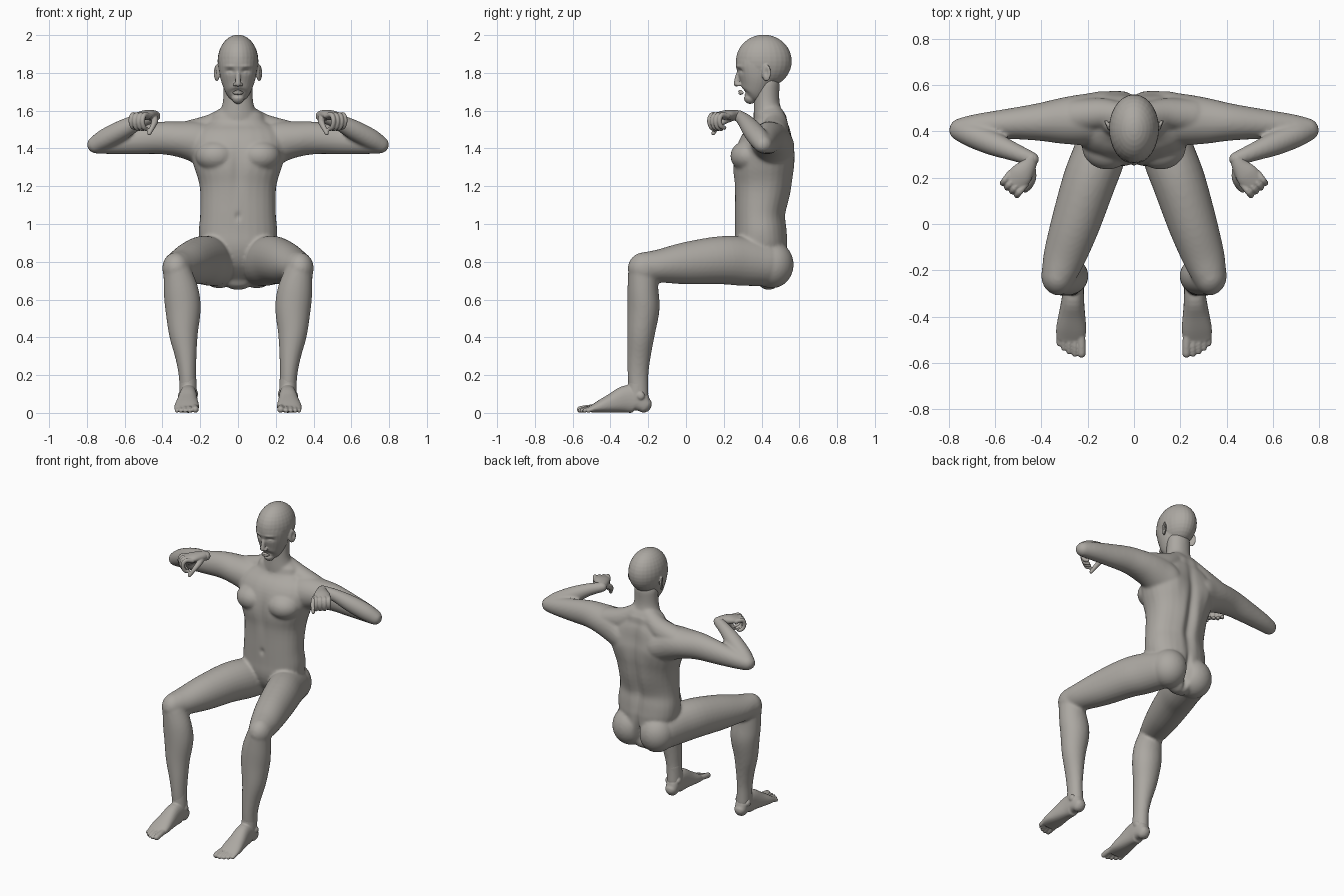
import bpy, bmesh
from math import sin, cos, pi, exp, radians
from mathutils import Vector, Matrix

default_cube = bpy.data.objects.get("Cube")
if default_cube:
    bpy.data.objects.remove(default_cube, do_unlink=True)

skin = bpy.data.materials.new("warm_grey")
skin.use_nodes = True
skin.diffuse_color = (0.41, 0.39, 0.36, 1)
skin.node_tree.nodes["Principled BSDF"].inputs["Base Color"].default_value = skin.diffuse_color

FORWARD, UP = Vector((0, 1, 0)), Vector((0, 0, 1))
SIDES = (1, -1)


def smooth_path(points, steps=4):
    """Catmull-Rom interpolation of centre and both radii."""
    points = [Vector(p if len(p) == 5 else (*p, p[3])) for p in points]
    result = []
    for i in range(len(points) - 1):
        b, c = points[i], points[i + 1]
        a = points[max(i - 1, 0)]
        d = points[min(i + 2, len(points) - 1)]
        for k in range(steps):
            u = k / steps
            result.append(b + (c - a) * (u / 2)
                          + (a * 2 - b * 5 + c * 4 - d) * (u * u / 2)
                          + (b * 3 - a - c * 3 + d) * (u ** 3 / 2))
    return result + [points[-1]]


def tube(bm, points, hint, side=1, power=1.0, segments=28):
    """Round-ended limb through (x, y, z, width, depth) sections."""
    path = smooth_path(points)
    centres = [p.xyz if len(p) < 4 else Vector(p[:3]) for p in path]
    last = len(path) - 1
    stations = []
    for i, p in enumerate(path):
        tangent = (centres[min(i + 1, last)] - centres[max(i - 1, 0)]).normalized()
        stations.append((centres[i], tangent, p[3], p[4]))

    def cap(station, direction):
        centre, tangent, wide, deep = station
        reach = min(wide, deep) * direction
        return [(centre + tangent * reach * sin(a), tangent, wide * cos(a), deep * cos(a))
                for a in (radians(25), radians(50), radians(75))]

    stations = cap(stations[0], -1)[::-1] + stations + cap(stations[-1], 1)
    rings = []
    for centre, tangent, wide, deep in stations:
        across = tangent.cross(hint).normalized()
        over = across.cross(tangent)
        ring = []
        for k in range(segments):
            c, s = cos(2 * pi * k / segments), sin(2 * pi * k / segments)
            c = abs(c) ** power * (1 if c > 0 else -1)
            s = abs(s) ** power * (1 if s > 0 else -1)
            co = centre + across * wide * c + over * deep * s
            ring.append(bm.verts.new((co.x * side, co.y, co.z)))
        rings.append(ring)
    for low, high in zip(rings, rings[1:]):
        for k in range(segments):
            n = (k + 1) % segments
            bm.faces.new((low[k], low[n], high[n], high[k]))
    bm.faces.new(rings[0][::-1])
    bm.faces.new(rings[-1])


def ball(bm, centre, radii, side=1, turn=0.0):
    x, y, z = centre
    matrix = (Matrix.Translation((x * side, y, z)) @ Matrix.Rotation(turn * side, 4, "Z")
              @ Matrix.Diagonal((*radii, 1)))
    bmesh.ops.create_uvsphere(bm, u_segments=28, v_segments=18, radius=1, matrix=matrix)


def finish(name, bm, voxel, relax, pushes=()):
    """Fuse overlapping forms into one skin, relax it, then sculpt soft pushes."""
    bmesh.ops.recalc_face_normals(bm, faces=bm.faces)
    mesh = bpy.data.meshes.new(name)
    bm.to_mesh(mesh)
    bm.free()
    obj = bpy.data.objects.new(name, mesh)
    bpy.context.collection.objects.link(obj)
    remesh = obj.modifiers.new("fuse", "REMESH")
    remesh.mode = "VOXEL"
    remesh.voxel_size = voxel
    relaxer = obj.modifiers.new("relax", "SMOOTH")
    relaxer.factor = 0.5
    relaxer.iterations = relax
    graph = bpy.context.evaluated_depsgraph_get()
    final = bpy.data.meshes.new_from_object(obj.evaluated_get(graph))
    obj.modifiers.clear()
    obj.data = final
    bpy.data.meshes.remove(mesh)
    final.name = name
    for centre, radii, offset in pushes:
        for v in final.vertices:
            fall = sum(((v.co[i] - centre[i]) / radii[i]) ** 2 for i in range(3))
            if fall < 9:
                v.co += Vector(offset) * exp(-fall)
    for v in final.vertices:
        v.co.z = max(v.co.z, 0)
    final.materials.clear()
    final.materials.append(skin)
    final.shade_smooth()


def both(centre, radii, offset):
    """The same push on the left and the right."""
    return [((centre[0] * s, *centre[1:]), radii, (offset[0] * s, *offset[1:])) for s in SIDES]


# Body: torso and neck, then mirrored shoulders, arms and legs
body = bmesh.new()
tube(body, [(0, .44, .72, .09, .07), (0, .42, .8, .17, .12), (0, .4, .88, .2, .14),
            (0, .395, .96, .208, .137), (0, .39, 1.06, .2, .132), (0, .405, 1.2, .203, .15),
            (0, .41, 1.31, .235, .163), (0, .425, 1.41, .26, .15), (0, .445, 1.49, .23, .115),
            (0, .45, 1.54, .15, .09)], FORWARD, power=0.88)
tube(body, [(0, .45, 1.5, .13, .09), (0, .435, 1.58, .1, .078), (0, .428, 1.65, .08, .068),
            (0, .43, 1.74, .077, .066)], FORWARD)
for s in SIDES:
    ball(body, (.1, .455, .785), (.115, .115, .125), s)
    ball(body, (.115, .335, 1.36), (.11, .1, .085), s)
    tube(body, [(.04, .46, 1.575, .06), (.13, .475, 1.52, .065), (.25, .465, 1.475, .075)], UP, s)
    # upper arm
    tube(body, [(.12, .45, 1.4, .11, .12), (.22, .45, 1.435, .11, .11), (.32, .445, 1.45, .098, .093),
                (.42, .44, 1.455, .08, .085), (.55, .432, 1.442, .065, .073),
                (.68, .42, 1.428, .055, .058), (.75, .41, 1.42, .047, .048)], UP, s)
    # forearm
    tube(body, [(.755, .405, 1.42, .045), (.7, .385, 1.452, .054), (.61, .348, 1.5, .052),
                (.52, .312, 1.545, .04), (.44, .28, 1.572, .031)], UP, s)
    # thigh
    tube(body, [(.115, .42, .79, .11, .12), (.15, .3, .803, .115, .13), (.195, .18, .808, .115, .127),
                (.253, 0, .792, .106, .112), (.3, -.14, .778, .092, .088),
                (.322, -.21, .775, .078, .078)], UP, s)
    ball(body, (.328, -.222, .765), (.073, .086, .085), s)
    # shin and calf
    tube(body, [(.322, -.23, .75, .074, .076), (.302, -.228, .65, .092, .082),
                (.291, -.225, .55, .094, .085), (.289, -.238, .42, .077, .073),
                (.276, -.249, .3, .057, .062), (.268, -.254, .2, .046, .055),
                (.264, -.25, .09, .045, .052)], FORWARD, s)
finish("body", body, 0.009, 6,
       [((0, .56, 1.2), (.028, .1, .3), (0, -.02, 0)),
        ((0, .58, .76), (.016, .1, .1), (0, -.045, 0)),
        ((0, .25, 1.3), (.03, .07, .12), (0, .012, 0)),
        ((0, .25, 1.04), (.014, .05, .02), (0, .01, 0))]
       + both((.13, .57, 1.4), (.06, .08, .1), (0, .014, 0))
       + both((.06, .54, 1.1), (.04, .08, .15), (0, .008, 0)))

# Head: skull, face, nose, lips and ears
head = bmesh.new()
ball(head, (0, .412, 1.862), (.108, .148, .14))
tube(head, [(0, .34, 1.67, .035, .035), (0, .355, 1.69, .06, .066), (0, .37, 1.73, .08, .086),
            (0, .38, 1.78, .095, .106), (0, .385, 1.84, .102, .122), (0, .39, 1.88, .098, .12)], FORWARD)
tube(head, [(0, .283, 1.815, .011), (0, .272, 1.775, .013), (0, .267, 1.742, .015)], FORWARD)
tube(head, [(-.022, .297, 1.694, .008), (0, .287, 1.697, .014), (.022, .297, 1.694, .008)], UP)
for s in SIDES:
    ball(head, (.016, .278, 1.738), (.01, .014, .01), s)
    ball(head, (.112, .425, 1.8), (.011, .028, .045), s, turn=-0.5)
finish("head", head, 0.0045, 4,
       both((.042, .285, 1.808), (.022, .05, .013), (0, .014, 0))
       + both((.042, .285, 1.803), (.013, .05, .008), (0, -.007, 0))
       + both((.045, .28, 1.835), (.03, .05, .008), (0, -.005, 0))
       + both((.13, .423, 1.805), (.012, .012, .022), (-.012, 0, 0))
       + [((0, .28, 1.696), (.03, .04, .004), (0, .006, 0)),
          ((0, .3, 1.677), (.03, .04, .006), (0, .005, 0))])

# Hands: palm, four curled fingers and a thumb
REACH, SPREAD = Vector((.61, -.79, 0)), Vector((.79, .61, 0))
KNUCKLE = Vector((.512, .182, 1.572))
CURL = [(-.02, 0), (.025, .006), (.042, -.025), (.03, -.06), (.005, -.07)]
for name, s in zip(("left_hand", "right_hand"), SIDES):
    hand = bmesh.new()
    tube(hand, [(.445, .282, 1.572, .03), (.458, .252, 1.576, .036, .028),
                (.487, .214, 1.577, .05, .026), (.515, .178, 1.573, .05, .02)], UP, s)
    for i in range(4):
        root = KNUCKLE + SPREAD * (i - 1.5) * 0.027
        size = 0.9 if i == 3 else 1
        path = [root + REACH * f * size + UP * h * size for f, h in CURL]
        tube(hand, [(*p, 0.0145 - 0.0008 * k) for k, p in enumerate(path)], SPREAD, s, segments=16)
    tube(hand, [(.445, .245, 1.565, .02), (.44, .2, 1.545, .018), (.452, .165, 1.515, .014),
                (.47, .145, 1.48, .011)], FORWARD, s, segments=16)
    finish(name, hand, 0.004, 3)

# Feet: heel, instep, ball and five toes
TOES = [(.226, -.56, .018), (.255, -.562, .0125), (.28, -.552, .012),
        (.303, -.537, .012), (.323, -.517, .012)]
for name, s in zip(("left_foot", "right_foot"), SIDES):
    foot = bmesh.new()
    tube(foot, [(.262, -.222, .043, .04, .043), (.262, -.26, .07, .045, .07),
                (.264, -.32, .072, .048, .072), (.268, -.39, .052, .057, .052),
                (.271, -.45, .035, .065, .035), (.274, -.495, .022, .062, .02)], UP, s, power=0.85)
    tube(foot, [(.266, -.252, .2, .044, .052), (.264, -.258, .12, .046, .052),
                (.264, -.27, .07, .044, .05)], FORWARD, s)
    ball(foot, (.225, -.245, .1), (.014, .022, .022), s)
    ball(foot, (.304, -.24, .09), (.014, .022, .022), s)
    for x, y, r in TOES:
        tube(foot, [(x * .9 + .027, -.47, .03, r), (x, y + .035, .024, r), (x, y, r, r)],
             UP, s, segments=16)
    finish(name, foot, 0.005, 3)
